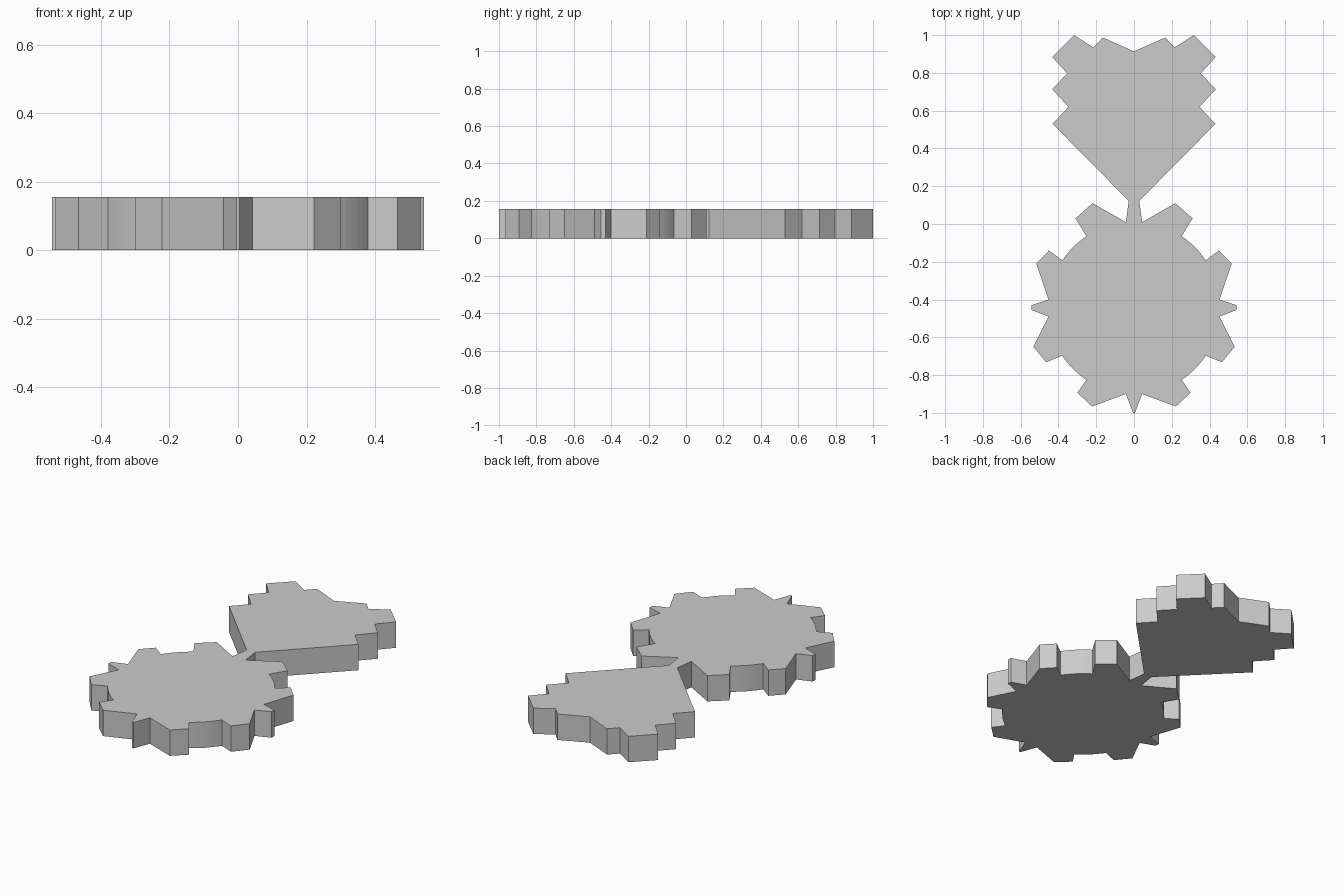
import bpy, bmesh
from math import atan2, cos, sin

if "Cube" in bpy.data.objects:
    bpy.data.objects.remove(bpy.data.objects["Cube"])

HEIGHT = 0.156
HUB_Y, HUB_R = -0.445, 0.456


def arc(start, end, steps=7):
    """Points on the round rim between two tooth roots."""
    a = atan2(start[1] - HUB_Y, start[0])
    b = atan2(end[1] - HUB_Y, end[0])
    return [(HUB_R * cos(a + (b - a) * i / steps),
             HUB_Y + HUB_R * sin(a + (b - a) * i / steps)) for i in range(steps + 1)]


# Right half: stepped head, down to the narrow neck
head = [(0, 0.914), (0.165, 0.987), (0.215, 0.935), (0.317, 1.0), (0.433, 0.885),
        (0.354, 0.797), (0.433, 0.713), (0.347, 0.62), (0.431, 0.53), (0.028, 0.122)]

# Right half: toothed round body
body = [(0.043, 0.01), (0.219, 0.11), (0.31, 0.03)]
body += arc((0.252, -0.065), (0.379, -0.193))
body += [(0.45, -0.14), (0.517, -0.21), (0.453, -0.4), (0.543, -0.43),
         (0.543, -0.455), (0.453, -0.49), (0.533, -0.65), (0.465, -0.732)]
body += arc((0.382, -0.698), (0.252, -0.825))
body += [(0.3, -0.893), (0.222, -0.966), (0.043, -0.9), (0.005, -1.0)]

# Mirror the half outline into a closed loop
right = head + body
outline = right + [(-x, y) for x, y in reversed(right) if x > 0]

# Extrude the flat plate upward from the ground
bm = bmesh.new()
face = bm.faces.new([bm.verts.new((x, y, 0)) for x, y in outline])
top = bmesh.ops.extrude_face_region(bm, geom=[face], use_keep_orig=True)["geom"]
bmesh.ops.translate(bm, vec=(0, 0, HEIGHT),
                    verts=[g for g in top if isinstance(g, bmesh.types.BMVert)])
bmesh.ops.recalc_face_normals(bm, faces=bm.faces)
mesh = bpy.data.meshes.new("toothed_plate")
bm.to_mesh(mesh)
bm.free()
bpy.context.collection.objects.link(bpy.data.objects.new("toothed_plate", mesh))
